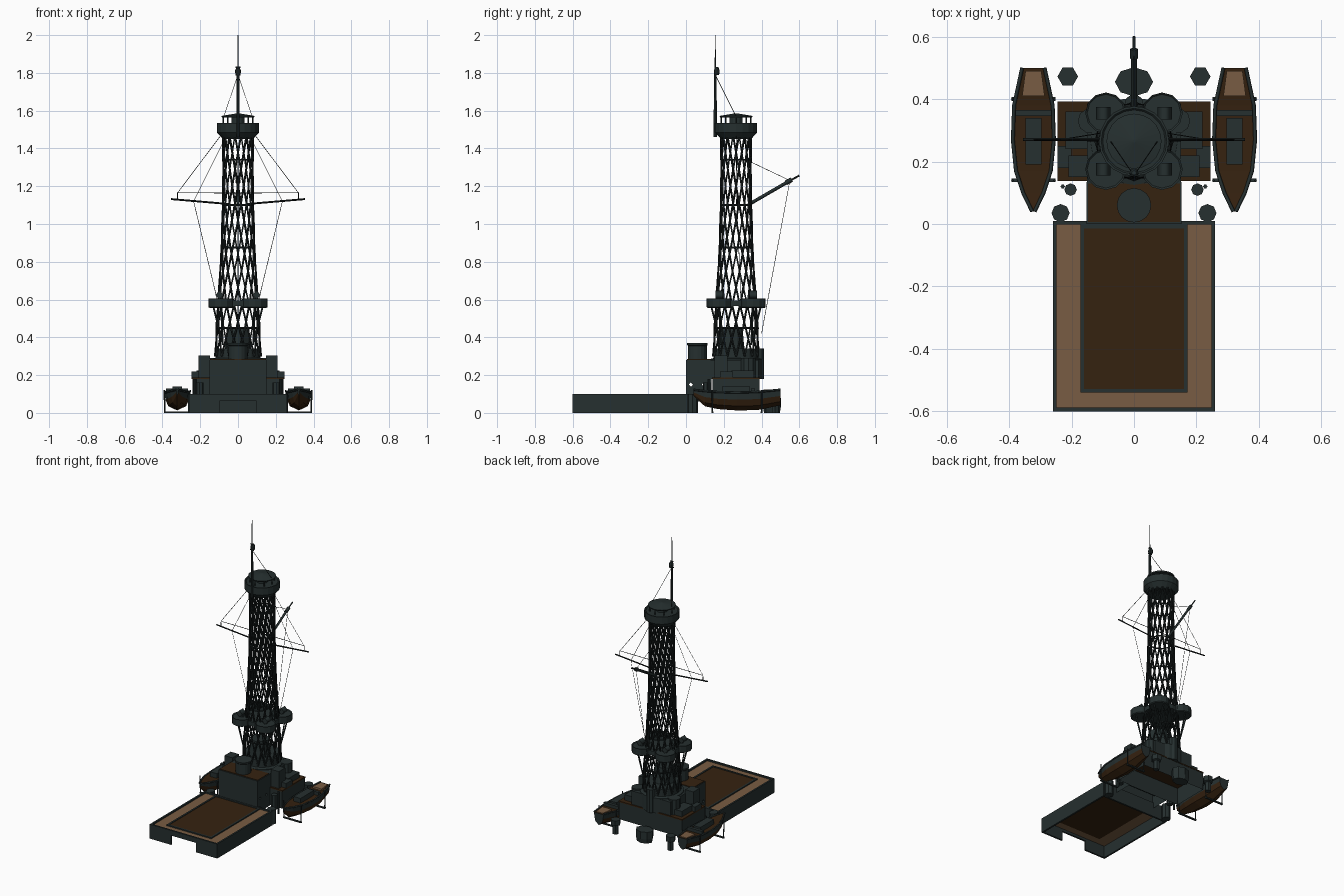
import bpy, bmesh
from math import sin, cos, pi, radians
from mathutils import Vector

old = bpy.data.objects.get("Cube")
if old:
    bpy.data.objects.remove(old, do_unlink=True)


def material(name, rgb):
    m = bpy.data.materials.new(name)
    m.use_nodes = True
    m.diffuse_color = (*rgb, 1)
    m.node_tree.nodes["Principled BSDF"].inputs["Base Color"].default_value = (*rgb, 1)
    return m


STEEL = material("dark steel", (0.019, 0.029, 0.029))
WOOD = material("dark wood", (0.036, 0.016, 0.005))
TAN = material("tan planking", (0.19, 0.108, 0.056))
RIG = material("rigging black", (0.009, 0.013, 0.013))
TOWER_Y = 0.265


def finish(name, bm, *mats):
    bmesh.ops.recalc_face_normals(bm, faces=bm.faces)
    me = bpy.data.meshes.new(name)
    bm.to_mesh(me)
    bm.free()
    for m in mats:
        me.materials.append(m)
    ob = bpy.data.objects.new(name, me)
    bpy.context.collection.objects.link(ob)
    return ob


def box(name, x, y, z, mat=STEEL, open_bottom=False):
    bm = bmesh.new()
    bmesh.ops.create_cube(bm, size=1)
    for v in bm.verts:
        v.co = [r[0] if c < 0 else r[1] for r, c in zip((x, y, z), v.co)]
    if open_bottom:
        low = [f for f in bm.faces if f.calc_center_median().z < z[0] + 1e-4]
        bmesh.ops.delete(bm, geom=low, context='FACES')
    return finish(name, bm, mat)


def lathe(name, x, y, profile, sides=16, mat=STEEL, sx=1):
    """Stack of rings given as (radius, height), capped at both ends."""
    bm = bmesh.new()
    rings = [[bm.verts.new((x + sx * r * cos(2 * pi * i / sides), y + r * sin(2 * pi * i / sides), z))
              for i in range(sides)] for r, z in profile]
    for a, b in zip(rings, rings[1:]):
        for i in range(sides):
            j = (i + 1) % sides
            bm.faces.new((a[i], a[j], b[j], b[i]))
    bm.faces.new(rings[0])
    bm.faces.new(rings[-1])
    return finish(name, bm, mat)


def tubes(name, paths, radius, mat=STEEL):
    cu = bpy.data.curves.new(name, 'CURVE')
    cu.dimensions = '3D'
    cu.bevel_depth = radius
    cu.bevel_resolution = 0
    cu.use_fill_caps = True
    for path in paths:
        sp = cu.splines.new('POLY')
        sp.points.add(len(path) - 1)
        for p, co in zip(sp.points, path):
            p.co = (*co, 1)
    cu.materials.append(mat)
    ob = bpy.data.objects.new(name, cu)
    bpy.context.collection.objects.link(ob)
    bpy.ops.object.select_all(action='DESELECT')
    ob.select_set(True)
    bpy.context.view_layer.objects.active = ob
    bpy.ops.object.convert(target='MESH')
    return ob


# Lower deck: thin walls, planked sheets and a dark coaming
for s, side in ((-1, "right"), (1, "left")):
    xs = sorted((s * 0.248, s * 0.26))
    box(side + "_deck_wall", xs, (-0.6, 0.01), (0, 0.1))
    box(side + "_front_wall", sorted((s * 0.095, s * 0.26)), (-0.6, -0.588), (0, 0.1))
    box(side + "_coaming", sorted((s * 0.16, s * 0.172)), (-0.54, 0), (0.088, 0.098))
box("front_wall_lintel", (-0.095, 0.095), (-0.6, -0.588), (0.065, 0.1))
box("rear_deck_wall", (-0.25, 0.25), (-0.002, 0.01), (0, 0.1))
box("front_coaming", (-0.172, 0.172), (-0.54, -0.528), (0.088, 0.098))
box("rear_coaming", (-0.172, 0.172), (-0.014, -0.002), (0.088, 0.098))
box("deck_border", (-0.25, 0.25), (-0.59, 0), (0.082, 0.09), TAN)
box("deck_centre", (-0.165, 0.165), (-0.535, -0.005), (0.08, 0.094), WOOD)

# Deckhouse with through ports
house = box("front_house", (-0.152, 0.152), (0, 0.135), (0.06, 0.28), STEEL, True)
cut = tubes("port_cutter", [[(-0.3, y, 0.15), (0.3, y, 0.15)] for y in (0.026, 0.095)], 0.011)
cut.hide_render = True
cut.hide_set(True)
mod = house.modifiers.new("ports", 'BOOLEAN')
mod.object = cut
mod.solver = 'EXACT'
box("front_house_roof", (-0.147, 0.147), (0.006, 0.13), (0.277, 0.284), WOOD)
box("lower_house", (-0.242, 0.242), (0.14, 0.39), (0.06, 0.18), STEEL, True)
box("lower_house_roof", (-0.245, 0.245), (0.137, 0.392), (0.179, 0.187), WOOD)
box("upper_house", (-0.15, 0.15), (0.13, 0.385), (0.18, 0.28))
lathe("director_drum", 0, 0.06, [(0.05, 0.28), (0.05, 0.355), (0.055, 0.36), (0.055, 0.37)])
lathe("tower_base", 0, TOWER_Y, [(0.14, 0.18), (0.14, 0.285), (0.12, 0.29), (0.12, 0.34)], 20)
lathe("funnel", 0, 0.24, [(0.075, 0.3), (0.065, 0.38), (0.06, 0.45)], 12)
lathe("rear_lookout", 0, 0.385, [(0.03, 0.18), (0.03, 0.34)], 10)
lathe("rear_tub", 0, 0.455, [(0.042, 0.0), (0.047, 0.03), (0.047, 0.08)], 8, sx=1.3)

# Mirrored deck fittings
for s, side in ((-1, "right"), (1, "left")):
    box(side + "_gun_house", sorted((s * 0.148, s * 0.21)), (0.15, 0.22), (0.18, 0.305))
    box(side + "_locker", sorted((s * 0.15, s * 0.22)), (0.24, 0.36), (0.18, 0.225))
    box(side + "_casemate", sorted((s * 0.2, s * 0.245)), (0.18, 0.25), (0.18, 0.22))
    lathe(side + "_turret", s * 0.14, 0.33, [(0.04, 0.18), (0.04, 0.29)], 10)
    lathe(side + "_rear_vent", s * 0.212, 0.472, [(0.02, 0), (0.02, 0.06), (0.033, 0.065), (0.033, 0.1)], 6)
    lathe(side + "_front_vent", s * 0.235, 0.035, [(0.029, 0), (0.029, 0.1)], 8)
    lathe(side + "_bollard", s * 0.203, 0.11, [(0.02, 0.06), (0.02, 0.16)], 8)
    lathe(side + "_rail_post", s * 0.228, 0.12, [(0.007, 0.03), (0.007, 0.18)], 6)


# Boats: lofted hull, deck, cabin, seats and cradle
def boat(side, cx):
    stations = [(0.04, 0.004, 0.09), (0.1, 0.033, 0.035), (0.17, 0.056, 0.02), (0.27, 0.066, 0.013),
                (0.38, 0.062, 0.015), (0.5, 0.036, 0.04)]
    section = [(1, 1), (0.94, 0.62), (0.72, 0.25), (0, 0)]
    section += [(-a, b) for a, b in reversed(section[:-1])]
    bm = bmesh.new()
    loft = []
    for y, w, keel in stations:
        top = 0.105 + 0.015 * (abs(y - 0.27) / 0.23) ** 2
        loft.append([bm.verts.new((cx + a * w, y, keel + b * (top - keel))) for a, b in section])
    for p, q in zip(loft, loft[1:]):
        for i in range(len(section) - 1):
            f = bm.faces.new((p[i], p[i + 1], q[i + 1], q[i]))
            f.material_index = 0 if i in (0, 5) else 1
        bm.faces.new((p[0], q[0], q[-1], p[-1])).material_index = 1
    bm.faces.new(loft[0])
    bm.faces.new(loft[-1])
    finish(side + "_boat_hull", bm, STEEL, WOOD)
    rims = [[(cx + k * w, y, 0.108 + 0.015 * (abs(y - 0.27) / 0.23) ** 2) for y, w, _ in stations] for k in (-1, 1)]
    tubes(side + "_boat_gunwale", rims, 0.006)
    box(side + "_boat_cabin", (cx - 0.026, cx + 0.026), (0.19, 0.34), (0.1, 0.14))
    box(side + "_boat_bulkhead", (cx - 0.058, cx + 0.058), (0.345, 0.365), (0.1, 0.13))
    seat = box(side + "_boat_stern_seat", (cx - 0.036, cx + 0.036), (0.41, 0.49), (0.11, 0.124), TAN)
    for v in seat.data.vertices:
        if v.co.y > 0.45:
            v.co.x = cx + (v.co.x - cx) * 0.7
    for y in (0.14, 0.4):
        box(side + "_cradle_bar", (cx - 0.07, cx + 0.07), (y - 0.006, y + 0.006), (0, 0.008))
        for k in (-1, 1):
            tubes(side + "_cradle_arm", [[(cx + k * 0.066, y, 0.004), (cx + k * 0.068, y, 0.12)]], 0.004)


boat("right", -0.322)
boat("left", 0.322)

# Lattice tower: crossing helical struts and hoops
levels = [(0.3, 0.122), (0.45, 0.115), (0.6, 0.106), (0.75, 0.096), (0.875, 0.089), (1.0, 0.084),
          (1.1, 0.081), (1.22, 0.079), (1.34, 0.079), (1.46, 0.082)]
struts = []
for d in (-1, 1):
    for i in range(16):
        struts.append([(r * cos(a), TOWER_Y + r * sin(a), z) for z, r in levels
                       for a in [2 * pi * i / 16 + d * radians(125) * (z - 0.3)]])
tubes("lattice_struts", struts, 0.0055, RIG)
hoops = [[(r * cos(a * pi / 12), TOWER_Y + r * sin(a * pi / 12), z) for a in range(25)]
         for z, r in levels if z in (0.45, 0.875, 1.1, 1.34)]
tubes("lattice_hoops", hoops, 0.005, RIG)

# Searchlight platforms around the tower
lathe("middle_platform", 0, TOWER_Y, [(0.115, 0.565), (0.115, 0.595)], 20)
for sx in (-1, 1):
    for sy in (-1, 1):
        x, y = sx * 0.09, TOWER_Y + sy * 0.09
        lathe("light_platform", x, y, [(0.06, 0.555), (0.066, 0.56), (0.066, 0.605), (0.06, 0.6)], 12)
        lathe("light_pedestal", x, y, [(0.012, 0.6), (0.012, 0.62)], 8)
        tubes("searchlight", [[(x + sx * 0.008, y - 0.02, 0.624), (x + sx * 0.008, y + 0.02, 0.624)]], 0.023)
        tubes("platform_braces", [[(x + sx * e, y + sy * (0.04 - e), 0.56), (sx * 0.08, TOWER_Y + sy * 0.08, 0.36)]
                                  for e in (0, 0.04)], 0.005)

# Fire control top and roof
lathe("control_top", 0, TOWER_Y, [(0.08, 1.45), (0.112, 1.485), (0.112, 1.535), (0.105, 1.535), (0.1, 1.53)], 20)
lathe("control_core", 0, TOWER_Y, [(0.035, 1.52), (0.035, 1.57)], 12)
lathe("control_roof", 0, TOWER_Y, [(0.085, 1.565), (0.088, 1.572), (0.005, 1.586)], 20)
tubes("roof_posts", [[(0.078 * cos(i * pi / 4), TOWER_Y + 0.078 * sin(i * pi / 4), z) for z in (1.53, 1.57)]
                     for i in range(8)], 0.004)

# Topmast, boom, yards
lathe("topmast", 0, 0.155, [(0.009, 1.46), (0.007, 1.78), (0.003, 1.85), (0.002, 2.0)], 8)
lathe("mast_lamp", 0, 0.163, [(0.012, 1.79), (0.015, 1.8), (0.015, 1.815), (0.008, 1.83)], 8)
tubes("crosstrees", [[(-0.014, 0.155, z), (0.014, 0.155, z)] for z in (1.79, 1.83)], 0.003)
tubes("boom", [[(0, 0.335, 1.105), (0, 0.56, 1.235)]], 0.009)
tubes("boom_tip", [[(0, 0.55, 1.229), (0, 0.6, 1.257)]], 0.005)
tubes("boom_collar", [[(0, 0.53, 1.218), (0, 0.56, 1.235)]], 0.013)
for s, side in ((-1, "right"), (1, "left")):
    tubes(side + "_yard", [[(s * 0.04, 0.27, 1.105), (s * 0.355, 0.27, 1.132)]], 0.005, RIG)
    tubes(side + "_upper_yard", [[(0, 0.27, 1.165), (s * 0.32, 0.27, 1.165), (s * 0.32, 0.27, 1.13)]], 0.0025, RIG)
    # Rigging lines
    tubes(side + "_rigging", [
        [(s * 0.09, 0.265, 1.47), (s * 0.32, 0.27, 1.165)],
        [(s * 0.07, 0.265, 1.45), (s * 0.235, 0.27, 1.12), (s * 0.11, 0.29, 0.6)],
        [(0, 0.155, 1.79), (s * 0.075, 0.265, 1.57)]], 0.0015, RIG)
tubes("boom_rigging", [[(0, 0.34, 1.33), (0, 0.55, 1.23), (0, 0.4, 0.42)]], 0.0015, RIG)
